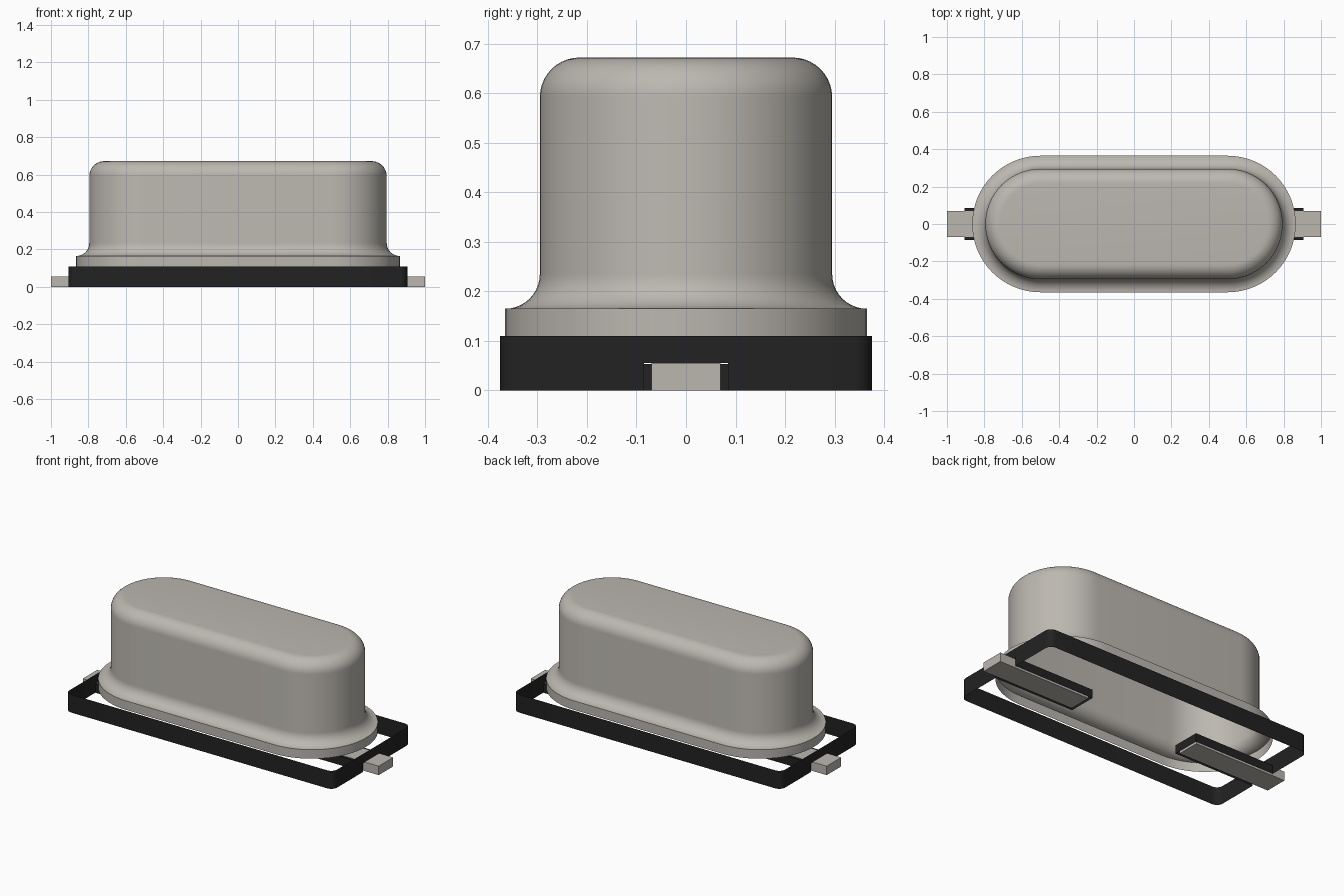
import bpy, bmesh, math

if "Cube" in bpy.data.objects:
    bpy.data.objects.remove(bpy.data.objects["Cube"], do_unlink=True)


def material(name, rgb):
    m = bpy.data.materials.new(name)
    m.use_nodes = True
    m.diffuse_color = (*rgb, 1)
    bsdf = m.node_tree.nodes["Principled BSDF"]
    bsdf.inputs["Base Color"].default_value = (*rgb, 1)
    bsdf.inputs["Roughness"].default_value = 0.6
    return m


METAL = material("warm grey metal", (0.50, 0.475, 0.435))
BLACK = material("black plastic", (0.016, 0.016, 0.016))


def finish(name, bm, mat, smooth=False):
    me = bpy.data.meshes.new(name)
    bm.to_mesh(me)
    bm.free()
    me.materials.append(mat)
    ob = bpy.data.objects.new(name, me)
    bpy.context.collection.objects.link(ob)
    if smooth:
        bpy.ops.object.select_all(action='DESELECT')
        ob.select_set(True)
        bpy.context.view_layer.objects.active = ob
        bpy.ops.object.shade_smooth_by_angle(angle=math.radians(35))
    return ob


def arc(cx, cy, r, start, end, steps):
    """Points on an arc, angles in degrees."""
    return [(cx + r * math.cos(math.radians(start + (end - start) * i / steps)),
             cy + r * math.sin(math.radians(start + (end - start) * i / steps)))
            for i in range(steps + 1)]


def wall(bm, path, z0, z1, closed, skip=lambda a, b: False):
    """Thin upright wall along a plan path."""
    n = len(path)
    for i in range(n if closed else n - 1):
        a, b = path[i], path[(i + 1) % n]
        if not skip(a, b):
            bm.faces.new([bm.verts.new(p) for p in
                          ((*a, z0), (*b, z0), (*b, z1), (*a, z1))])


# Metal can: a profile of (radius, height) swept round a long rounded outline, open below
CORE = 0.5
profile = [(0.365, 0.11)]
profile += arc(0.365, 0.235, 0.07, 270, 180, 10)
profile += arc(0.215, 0.592, 0.08, 0, 90, 10)
bm = bmesh.new()
rings = []
for r, z in profile:
    outline = arc(CORE, 0, r, -90, 90, 32) + arc(-CORE, 0, r, 90, 270, 32)
    rings.append([bm.verts.new((x, y, z)) for x, y in outline])
for low, high in zip(rings, rings[1:]):
    for i in range(len(low)):
        j = (i + 1) % len(low)
        bm.faces.new((low[i], low[j], high[j], high[i]))
bm.faces.new(rings[-1])
finish("can", bm, METAL, smooth=True)

# Base frame: thin rectangular wall with rounded corners and a notch at each end
FX, FY, R, H = 0.905, 0.375, 0.04, 0.11
NOTCH, PIN_TOP = 0.085, 0.055
plan = [(FX, -NOTCH), (FX, NOTCH)]
plan += arc(FX - R, FY - R, R, 0, 90, 6)
plan += arc(-FX + R, FY - R, R, 90, 180, 6)
plan += [(-FX, NOTCH), (-FX, -NOTCH)]
plan += arc(-FX + R, -FY + R, R, 180, 270, 6)
plan += arc(FX - R, -FY + R, R, 270, 360, 6)
bm = bmesh.new()
wall(bm, plan, PIN_TOP, H, True)
wall(bm, plan, 0, PIN_TOP, True,
     skip=lambda a, b: abs(a[1]) <= NOTCH and abs(b[1]) <= NOTCH)
bmesh.ops.remove_doubles(bm, verts=bm.verts, dist=1e-5)
bmesh.ops.recalc_face_normals(bm, faces=bm.faces)
finish("base_frame", bm, BLACK, smooth=True)

# Pin pockets and pins, one pair at each end
POCKET_IN, PIN_IN, PIN_W = 0.365, 0.38, 0.07
for side, s in (("left", 1), ("right", -1)):
    bm = bmesh.new()
    u = [(s * FX, -NOTCH), (s * POCKET_IN, -NOTCH),
         (s * POCKET_IN, NOTCH), (s * FX, NOTCH)]
    ceiling = PIN_TOP - 0.002
    wall(bm, u, 0, ceiling, False)
    bm.faces.new([bm.verts.new((x, y, ceiling)) for x, y in u])
    bmesh.ops.remove_doubles(bm, verts=bm.verts, dist=1e-5)
    bmesh.ops.recalc_face_normals(bm, faces=bm.faces)
    finish(side + "_pin_pocket", bm, BLACK)

    bm = bmesh.new()
    bmesh.ops.create_cube(bm, size=1)
    for v in bm.verts:
        v.co.x = s * (PIN_IN + (v.co.x + 0.5) * (1 - PIN_IN))
        v.co.y *= 2 * PIN_W
        v.co.z = (v.co.z + 0.5) * PIN_TOP
    bmesh.ops.recalc_face_normals(bm, faces=bm.faces)
    finish(side + "_pin", bm, METAL)
